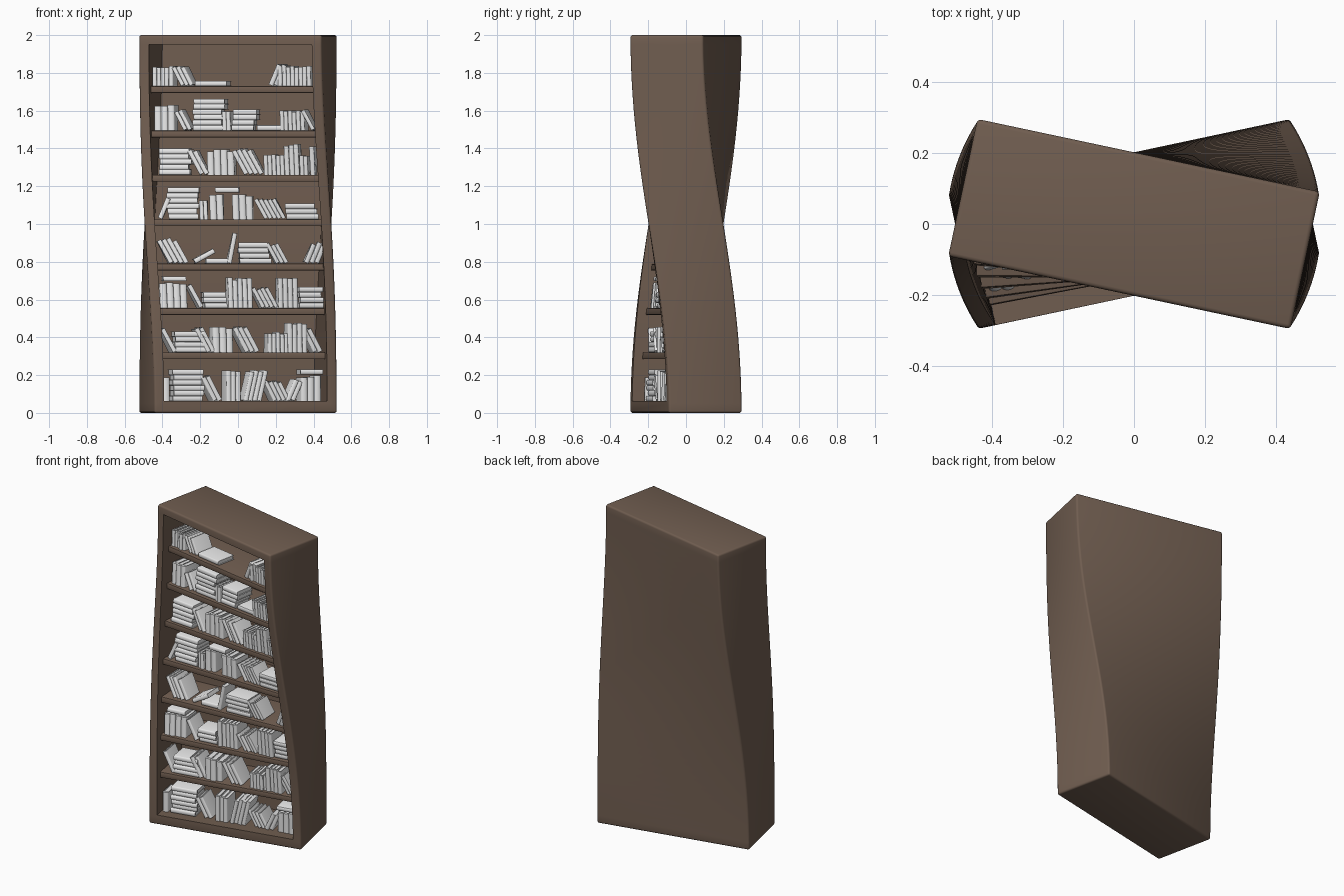
import bpy, bmesh, random
from math import sin, cos, pi, radians
from mathutils import Matrix, Vector

random.seed(4)
if "Cube" in bpy.data.objects:
    bpy.data.objects.remove(bpy.data.objects["Cube"], do_unlink=True)

HALF_W, HALF_D, HEIGHT = 0.494, 0.198, 2.0
SIDE, TOP, BASE, BACK = 0.053, 0.05, 0.062, 0.05
BOOK_FRONT, BOOK_DEPTH = -0.138, 0.13


def material(name, colour):
    mat = bpy.data.materials.new(name)
    mat.use_nodes = True
    mat.diffuse_color = (*colour, 1)
    mat.node_tree.nodes["Principled BSDF"].inputs["Base Color"].default_value = (*colour, 1)
    return mat


wood = material("brown wood", (0.162, 0.110, 0.080))
paper = material("pale grey books", (0.8, 0.8, 0.8))


def twist_angle(z):
    """The case eases from one side at the floor to the other at the top."""
    return radians(-12) * sin(pi / 2 * (z - 1))


def finish(name, bm, mat):
    """Twist the mesh around the vertical axis and make it an object."""
    for v in bm.verts:
        v.co = Matrix.Rotation(twist_angle(v.co.z), 3, "Z") @ v.co
    bmesh.ops.recalc_face_normals(bm, faces=bm.faces)
    mesh = bpy.data.meshes.new(name)
    bm.to_mesh(mesh)
    bm.free()
    mesh.materials.append(mat)
    obj = bpy.data.objects.new(name, mesh)
    bpy.context.collection.objects.link(obj)
    bpy.ops.object.select_all(action="DESELECT")
    obj.select_set(True)
    bpy.context.view_layer.objects.active = obj
    bpy.ops.object.shade_smooth_by_angle(angle=radians(32))


def box(bm, low, high):
    low, high = Vector(low), Vector(high)
    place = Matrix.Translation((low + high) / 2) @ Matrix.Diagonal((*(high - low), 1))
    return bmesh.ops.create_cube(bm, size=1, matrix=place)["verts"]


# Case: a rounded block with a cavity pushed in from the front
def build_case():
    bm = bmesh.new()
    box(bm, (-HALF_W, -HALF_D, 0), (HALF_W, HALF_D, HEIGHT))
    bmesh.ops.bevel(bm, geom=bm.edges[:], offset=0.012, segments=3,
                    profile=0.5, affect="EDGES")
    front = max((f for f in bm.faces if f.normal.y < -0.99), key=lambda f: f.calc_area())
    bmesh.ops.inset_individual(bm, faces=[front], thickness=0.03)
    for v in front.verts:
        v.co.x = (HALF_W - SIDE) * (1 if v.co.x > 0 else -1)
        v.co.z = HEIGHT - TOP if v.co.z > 1 else BASE
    cavity = bmesh.ops.extrude_face_region(bm, geom=[front])["geom"]
    for v in (g for g in cavity if isinstance(g, bmesh.types.BMVert)):
        v.co.y = HALF_D - BACK
    if front.is_valid:
        bmesh.ops.delete(bm, geom=[front], context="FACES_ONLY")
    # Level cuts let the block twist smoothly
    cuts = 40
    for i in range(1, cuts):
        bmesh.ops.bisect_plane(bm, geom=bm.verts[:] + bm.edges[:] + bm.faces[:],
                               plane_co=(0, 0, HEIGHT * i / cuts), plane_no=(0, 0, 1))
    finish("bookcase_frame", bm, wood)


# Shelf boards, set back from the front
def build_shelf(level, top):
    bm = bmesh.new()
    inner = HALF_W - SIDE + 0.005
    box(bm, (-inner, -0.15, top - 0.036), (inner, HALF_D - BACK + 0.005, top))
    rim = [e for e in bm.edges if all(v.co.y < 0 for v in e.verts)
           and abs(e.verts[0].co.x - e.verts[1].co.x) > 0.1]
    bmesh.ops.bevel(bm, geom=rim, offset=0.005, segments=2, profile=0.5, affect="EDGES")
    finish(f"shelf_{level}", bm, wood)


def prism(bm, outline, z0, z1, place):
    """Extrude a flat outline from z0 to z1, then move it into place."""
    face = bm.faces.new([bm.verts.new((x, y, z0)) for x, y in outline])
    geom = bmesh.ops.extrude_face_region(bm, geom=[face])["geom"]
    new = [g for g in geom if isinstance(g, bmesh.types.BMVert)]
    bmesh.ops.translate(bm, verts=new, vec=(0, 0, z1 - z0))
    bmesh.ops.transform(bm, matrix=place, verts=new + list(face.verts))


def add_book(bm, x, y, z, thick, tall, lean):
    """Round-spined cover wrapped around a page block; lean 90 lies flat."""
    left = -thick if lean > 0 else 0
    mid, r, board = left + thick / 2, thick / 2, 0.003
    place = Matrix.Translation((x, y, z)) @ Matrix.Rotation(radians(lean), 4, "Y")
    spine = [(mid - r * cos(pi * i / 8), r * 0.5 * (1 - sin(pi * i / 8))) for i in range(9)]
    inner = r - board
    cover = spine + [(mid + r, BOOK_DEPTH), (mid + inner, BOOK_DEPTH), (mid + inner, r),
                     (mid - inner, r), (mid - inner, BOOK_DEPTH), (mid - r, BOOK_DEPTH)]
    prism(bm, cover, 0, tall, place)
    pages = [(mid - inner, r), (mid + inner, r),
             (mid + inner, BOOK_DEPTH - 0.004), (mid - inner, BOOK_DEPTH - 0.004)]
    prism(bm, pages, 0.004, tall - 0.004, place)


# Ways of arranging books: thickness, length, lean in degrees, lift
KINDS = {
    "small": (0.022, 0.105, 0, 0),
    "medium": (0.036, 0.132, 0, 0),
    "tall": (0.026, 0.16, 0, 0),
    "slump": (0.021, 0.112, -27, 0),
    "tilt": (0.024, 0.14, -27, 0),
    "nudge": (0.025, 0.115, 24, 0),
    "push": (0.024, 0.16, 13, 0),
    "flop": (0.026, 0.13, 62, 0),
    "stack": (0.028, 0.165, 90, 0),
    "pile": (0.028, 0.125, 90, 0),
    "perched": (0.026, 0.125, 90, 0.142),
}

# Each shelf from the floor up: arrangement, start, number of books
SHELVES = [
    [("medium", -.395, 1), ("stack", -.345, 6), ("tilt", -.13, 2), ("tall", -.06, 3),
     ("push", .03, 4), ("slump", .19, 4), ("nudge", .25, 2), ("medium", .335, 3),
     ("perched", .325, 1)],
    [("tilt", -.345, 1), ("stack", -.335, 4), ("tilt", -.165, 2), ("medium", -.13, 3),
     ("tilt", .04, 3), ("small", .16, 5), ("tall", .265, 4), ("tilt", .4, 2)],
    [("medium", -.41, 4), ("perched", -.395, 1), ("tilt", -.205, 1), ("pile", -.185, 3),
     ("tall", -.05, 5), ("slump", .125, 4), ("tall", .215, 4), ("pile", .325, 4)],
    [("tilt", -.365, 4), ("flop", -.28, 1), ("pile", -.18, 1), ("push", -.06, 1),
     ("stack", 0, 4), ("slump", .2, 3), ("nudge", .345, 3)],
    [("nudge", -.43, 1), ("stack", -.38, 6), ("small", -.205, 2), ("medium", -.15, 2),
     ("perched", -.12, 1), ("medium", -.03, 3), ("slump", .138, 5), ("stack", .245, 3)],
    [("stack", -.42, 5), ("tilt", -.205, 2), ("medium", -.165, 4), ("tilt", .03, 4),
     ("small", .135, 5), ("tall", .245, 3), ("small", .325, 2), ("tall", .38, 1)],
    [("medium", -.445, 3), ("slump", -.29, 2), ("stack", -.245, 6), ("small", -.085, 2),
     ("pile", -.037, 4), ("pile", .09, 1), ("small", .22, 6), ("slump", .385, 1)],
    [("small", -.455, 5), ("slump", -.305, 3), ("stack", -.24, 1), ("nudge", .155, 2),
     ("small", .21, 8)],
]


def build_books(level, top, groups):
    bm = bmesh.new()
    turn = twist_angle(top + 0.05)
    for kind, start, count in groups:
        thick, tall, lean, lift = KINDS[kind]
        x = (start + BOOK_FRONT * sin(turn)) / cos(turn)
        z = top + lift
        for _ in range(count):
            length = tall * random.uniform(0.93, 1.03)
            y = BOOK_FRONT + random.uniform(0, 0.012)
            if lean == 90:
                add_book(bm, x + random.uniform(0, 0.012), y, z, thick, length, lean)
                z += thick
            else:
                step = thick / cos(radians(lean))
                add_book(bm, x + (step if lean > 0 else 0), y, z, thick, length, lean)
                x += step
    finish(f"books_{level}", bm, paper)


build_case()
for level, groups in enumerate(SHELVES):
    top = 0.32 + 0.235 * (level - 1) if level else BASE
    if level:
        build_shelf(level, top)
    build_books(level, top, groups)
